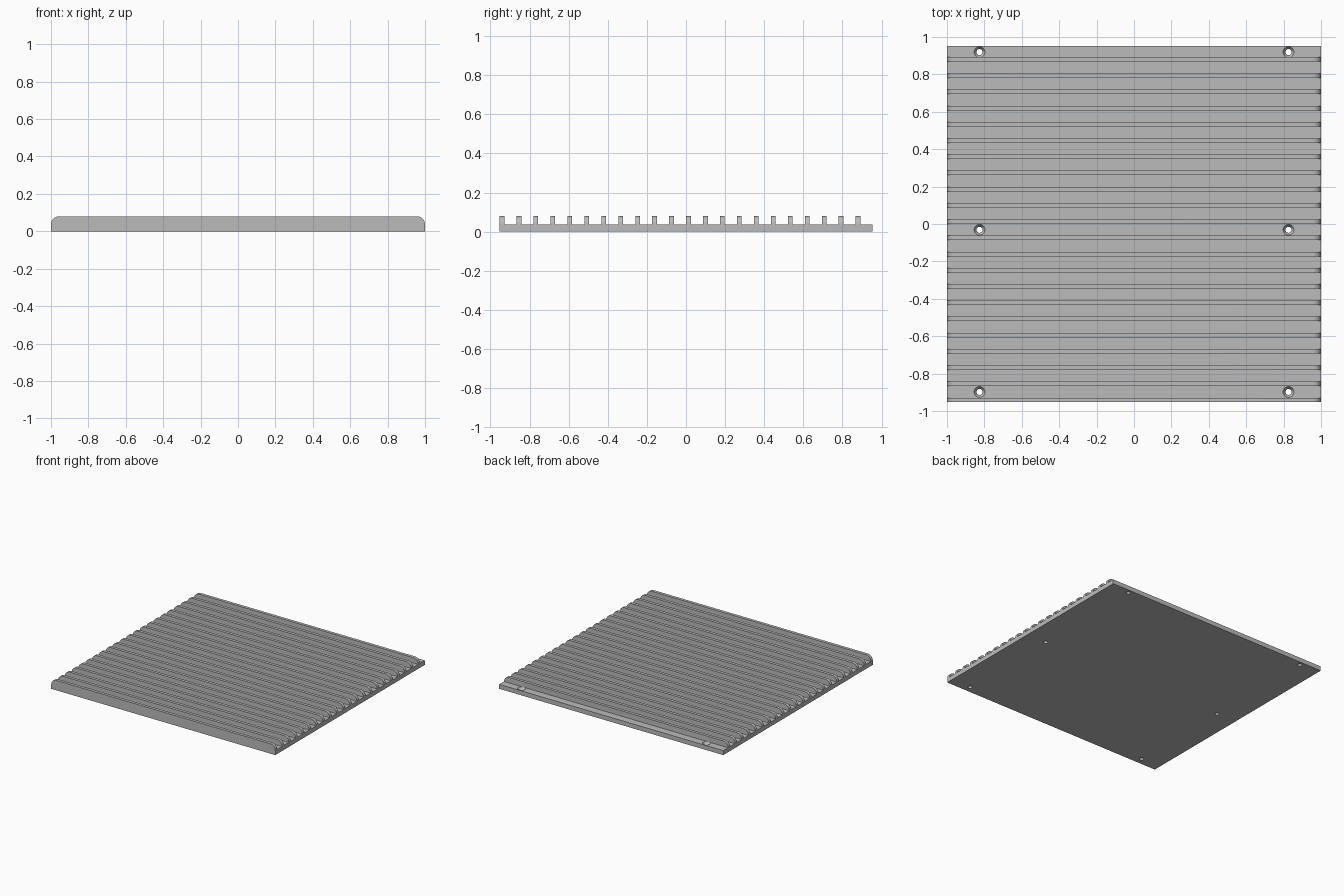
import bpy, bmesh, math
from mathutils import Vector

if "Cube" in bpy.data.objects:
    bpy.data.objects.remove(bpy.data.objects["Cube"])

HALF_Y, BASE_H, TOP_H = 0.953, 0.036, 0.08
FINS, FIN_W, PITCH = 22, 0.024, 0.0867
ROUND = TOP_H - BASE_H


def make_object(name, bm):
    bmesh.ops.recalc_face_normals(bm, faces=bm.faces)
    mesh = bpy.data.meshes.new(name)
    bm.to_mesh(mesh)
    bm.free()
    obj = bpy.data.objects.new(name, mesh)
    bpy.context.collection.objects.link(obj)
    return obj


def prism(name, points, direction):
    """Extrude a closed outline along a direction."""
    bm = bmesh.new()
    face = bm.faces.new([bm.verts.new(p) for p in points])
    ext = bmesh.ops.extrude_face_region(bm, geom=[face], use_keep_orig=True)
    moved = [g for g in ext["geom"] if isinstance(g, bmesh.types.BMVert)]
    bmesh.ops.translate(bm, verts=moved, vec=Vector(direction))
    return make_object(name, bm)


def drill(name, x, y, profile, sides=32):
    """Solid of revolution about a vertical axis."""
    bm = bmesh.new()
    rings = [[bm.verts.new((x + r * math.cos(2 * math.pi * i / sides),
                            y + r * math.sin(2 * math.pi * i / sides), z))
              for i in range(sides)] for r, z in profile]
    bm.faces.new(rings[0])
    bm.faces.new(rings[-1])
    for a, b in zip(rings, rings[1:]):
        for i in range(sides):
            j = (i + 1) % sides
            bm.faces.new((a[i], a[j], b[j], b[i]))
    return make_object(name, bm)


def cut(target, tool, operation):
    """Apply a boolean and discard the tool."""
    tool.hide_render = True
    mod = target.modifiers.new("cut", "BOOLEAN")
    mod.operation, mod.solver, mod.object = operation, "EXACT", tool
    bpy.context.view_layer.objects.active = target
    bpy.ops.object.modifier_apply(modifier=mod.name)
    bpy.data.objects.remove(tool, do_unlink=True)


# Comb-shaped side profile: base plate with upright fins
comb = [(-1.1, HALF_Y, 0), (-1.1, -HALF_Y, 0)]
for i in range(FINS):
    y0 = -HALF_Y + i * PITCH
    y1 = y0 + FIN_W
    if i:
        comb.append((-1.1, y0, BASE_H))
    comb += [(-1.1, y0, TOP_H), (-1.1, y1, TOP_H), (-1.1, y1, BASE_H)]
comb.append((-1.1, HALF_Y, BASE_H))
plate = prism("finned_plate", comb, (2.2, 0, 0))

# Front outline trims the length and rounds the fin ends
right = [(1 - ROUND + ROUND * math.cos(a), BASE_H + ROUND * math.sin(a))
         for a in (math.pi / 2 * k / 10 for k in range(11))]
outline = [(1, -0.1)] + right + [(-x, z) for x, z in reversed(right)] + [(-1, -0.1)]
trim = prism("end_trim", [(x, -1.2, z) for x, z in outline], (0, 2.4, 0))
cut(plate, trim, "INTERSECT")

# Countersunk screw holes between the fins
for x in (-0.826, 0.826):
    for y in (-0.898, -0.031, 0.919):
        tool = drill("screw_hole", x, y, [(0.016, -0.05), (0.016, 0.016),
                                          (0.029, BASE_H), (0.029, 0.15)])
        cut(plate, tool, "DIFFERENCE")

# Single grey material
grey = bpy.data.materials.new("metal_grey")
grey.diffuse_color = (0.5, 0.5, 0.5, 1)
grey.use_nodes = True
grey.node_tree.nodes["Principled BSDF"].inputs["Base Color"].default_value = grey.diffuse_color
plate.data.materials.clear()
plate.data.materials.append(grey)
for p in plate.data.polygons:
    p.material_index = 0

bpy.ops.object.select_all(action="DESELECT")
plate.select_set(True)
bpy.context.view_layer.objects.active = plate
bpy.ops.object.shade_smooth_by_angle(angle=math.radians(30))
